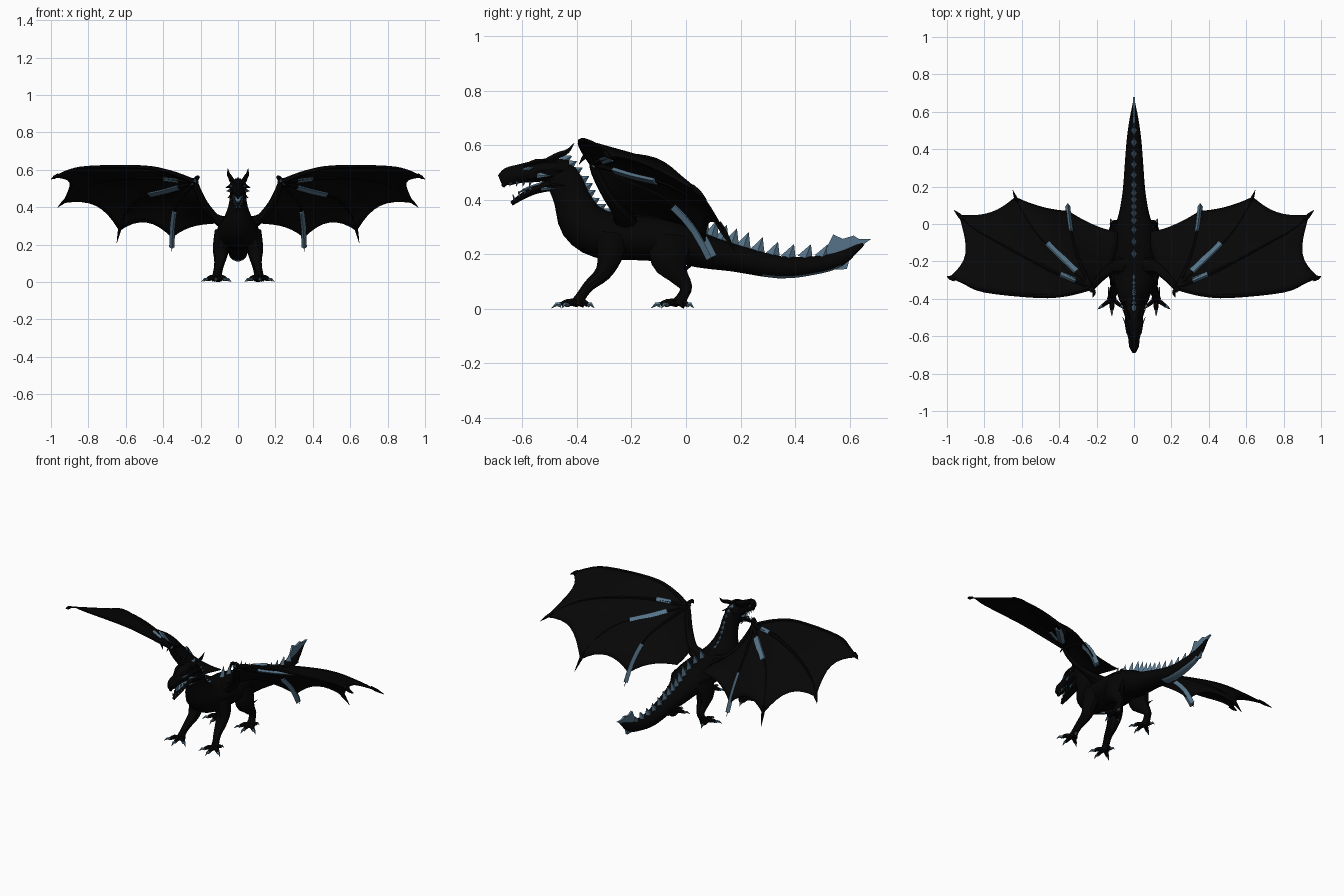
import bpy, bmesh, math
from mathutils import Vector

cube = bpy.data.objects.get("Cube")
if cube:
    bpy.data.objects.remove(cube)


def material(name, color):
    m = bpy.data.materials.new(name)
    m.use_nodes = True
    m.diffuse_color = (*color, 1)
    m.node_tree.nodes["Principled BSDF"].inputs["Base Color"].default_value = (*color, 1)
    return m


BLACK = material("black scales", (.0013, .0013, .0013))
SKIN = material("wing skin", (.002, .002, .002))
BLUE = material("steel blue", (.09, .17, .245))


def finish(name, bm, mats, mirror=False, smooth=35):
    bmesh.ops.recalc_face_normals(bm, faces=bm.faces)
    mesh = bpy.data.meshes.new(name)
    bm.to_mesh(mesh)
    bm.free()
    ob = bpy.data.objects.new(name, mesh)
    bpy.context.collection.objects.link(ob)
    for m in mats:
        mesh.materials.append(m)
    if smooth:
        bpy.ops.object.select_all(action='DESELECT')
        ob.select_set(True)
        bpy.context.view_layer.objects.active = ob
        bpy.ops.object.shade_smooth_by_angle(angle=math.radians(smooth))
    if mirror:
        ob.modifiers.new("mirror", 'MIRROR').use_mirror_merge = False
    return ob


def spline(pts, t):
    """Point at t in 0..1 on a smooth curve through the points."""
    p = [Vector(q) for q in pts]
    n = len(p) - 1
    i = min(int(t * n), n - 1)
    u = t * n - i
    b, c = p[i], p[i + 1]
    a = p[i - 1] if i else b * 2 - c
    d = p[i + 2] if i + 2 <= n else c * 2 - b
    return (b * 2 + (c - a) * u + (a * 2 - b * 5 + c * 4 - d) * u ** 2
            + (b * 3 - a - c * 3 + d) * u ** 3) / 2


def loft(bm, pts, sides=8, sub=3):
    """Skin of elliptical rings; each point is x, y, z, half width, half height."""
    n = (len(pts) - 1) * sub
    rows = [spline(pts, k / n) for k in range(n + 1)]
    pos = [r.to_3d() for r in rows]
    d = (pos[-1] - pos[0]).normalized()
    ref = Vector((1, 0, 0)) if abs(d.x) < .5 else Vector((0, 0, 1))
    rings = []
    for k, r in enumerate(rows):
        t = (pos[min(k + 1, n)] - pos[max(k - 1, 0)]).normalized()
        side = (ref - t * ref.dot(t)).normalized()
        up = t.cross(side)
        w, h = max(r[3], .0008), max(r[4], .0008)
        rings.append([bm.verts.new(pos[k] + side * w * math.cos(a) + up * h * math.sin(a))
                      for a in [math.tau * j / sides for j in range(sides)]])
    for a, b in zip(rings, rings[1:]):
        for j in range(sides):
            i = (j + 1) % sides
            bm.faces.new((a[j], a[i], b[i], b[j]))
    bm.faces.new(rings[0])
    bm.faces.new(rings[-1])


def tubes(name, paths, mat=BLACK, mirror=False, sides=8, sub=3, smooth=35):
    bm = bmesh.new()
    for p in paths:
        loft(bm, p, sides, sub)
    return finish(name, bm, [mat], mirror, smooth)


def spike(base, tip, w, h):
    return [(*base, w, h), (*tip, 0, 0)]


# Neck, trunk and tail as one skin
body = tubes("body", [[(0, y, z, w, h) for y, z, w, h in (
    (-.50, .508, .036, .042), (-.452, .475, .042, .064), (-.42, .405, .052, .068),
    (-.382, .32, .085, .087), (-.31, .272, .108, .09), (-.19, .262, .118, .086),
    (-.05, .25, .11, .082), (.06, .212, .08, .065), (.18, .185, .06, .051),
    (.34, .152, .048, .042), (.46, .157, .038, .035), (.56, .18, .024, .028),
    (.65, .24, .006, .008))]], sides=14, smooth=45)
body.data.materials.append(BLUE)
for f in body.data.polygons:
    if f.center.y > .28 and f.normal.z < -.75:
        f.material_index = 1

# Head with open mouth
tubes("skull", [[(0, -.43, .51, .032, .035), (0, -.49, .512, .048, .043),
                 (0, -.55, .504, .046, .042), (0, -.61, .495, .031, .036),
                 (0, -.655, .484, .026, .034), (0, -.683, .473, .012, .018)],
                [(0, -.655, .478, .02, .02), (0, -.672, .447, .006, .006)]], sides=10)
tubes("lower_jaw", [[(0, -.48, .46, .038, .026), (0, -.55, .437, .032, .016),
                     (0, -.6, .412, .023, .012), (0, -.64, .385, .008, .008)]], sides=8)
tubes("tongue", [[(0, -.52, .462, .018, .007), (0, -.58, .442, .016, .006),
                  (0, -.615, .425, .004, .003)]], BLUE, sides=6)
tubes("teeth", [spike((.024 - i * .003, -.57 - i * .024, .466), (.024 - i * .003, -.575 - i * .024, .448), .004, .006)
                for i in range(4)] +
      [spike((.024 - i * .005, -.57 - i * .02, .436 - i * .012), (.024 - i * .005, -.575 - i * .02, .455 - i * .012), .004, .005)
       for i in range(4)], BLUE, True, 4, 1, 0)
tubes("horns", [[(.03, -.51, .54, .014, .014), (.042, -.47, .562, .013, .013),
                 (.05, -.435, .577, .009, .009), (.054, -.41, .607, .001, .001)]], BLACK, True, 6)
tubes("brow_ridges", [[(.022, -.6, .52, .006, .006), (.036, -.55, .54, .011, .009),
                       (.046, -.5, .545, .002, .002)]], BLACK, True, 5)
tubes("eyes", [[(.031, -.597, .51, .003, .003), (.038, -.58, .514, .004, .006),
                (.043, -.56, .518, .002, .002)]], BLUE, True, 6, 2)
tubes("cheek_spines", [spike((.036, -.51, .515), (.066, -.445, .505), .005, .014),
                       spike((.034, -.5, .465), (.056, -.44, .45), .005, .012)], BLACK, True, 4, 1, 0)
tubes("cheek_plates", [spike((.04, -.545, .49), (.062, -.495, .487), .006, .012),
                       spike((.03, -.53, .44), (.045, -.475, .44), .005, .008)], BLUE, True, 4, 1, 0)

# Spines along neck, back and tail
neck = [(0, -.455, .54), (0, -.425, .508), (0, -.388, .46), (0, -.37, .42), (0, -.345, .375), (0, -.3, .345)]
back = [(0, -.16, .335), (0, 0, .31), (0, .1, .258), (0, .2, .225), (0, .34, .186), (0, .5, .185)]
spines = []
for i in range(9):
    p = spline(neck, i / 8)
    spines.append(spike(p, p + Vector((0, .036, .02)), .017, .026))
for i in range(14):
    p = spline(back, i / 13)
    size = .068 - .0014 * i
    spines.append(spike(p, p + Vector((0, .02, size)), .019, .03))
tubes("back_spines", spines, BLUE, sides=4, sub=1, smooth=0)

# Tail fin
bm = bmesh.new()
fin = [(.5, .19), (.54, .272), (.575, .256), (.615, .268), (.635, .255), (.68, .256),
       (.635, .225), (.605, .2), (.59, .145), (.545, .143)]
face = bm.faces.new([bm.verts.new((-.006, y, z)) for y, z in fin])
ext = bmesh.ops.extrude_face_region(bm, geom=[face])
bmesh.ops.translate(bm, vec=(.012, 0, 0), verts=[v for v in ext["geom"] if isinstance(v, bmesh.types.BMVert)])
finish("tail_fin", bm, [BLUE], smooth=0)

# Legs
tubes("front_legs", [[(.075, -.27, .27, .05, .065), (.092, -.28, .19, .042, .048),
                      (.095, -.305, .13, .033, .032), (.105, -.355, .085, .023, .022),
                      (.115, -.385, .045, .02, .02), (.118, -.4, .015, .026, .028)]], BLACK, True, 10)
tubes("hind_legs", [[(.07, -.06, .26, .05, .08), (.09, -.06, .18, .045, .072),
                     (.095, -.03, .125, .033, .04), (.1, 0, .08, .022, .024),
                     (.105, -.012, .045, .02, .021), (.108, -.03, .015, .026, .028)]], BLACK, True, 10)
tubes("leg_spurs", [spike((.1, -.29, .15), (.115, -.25, .155), .008, .012),
                    spike((.1, -.02, .14), (.12, .025, .16), .008, .014)], BLACK, True, 4, 1, 0)
toes, claws = [], []
for x, y in ((.118, -.4), (.108, -.035)):
    for dx, dy in ((-.045, -.035), (0, -.058), (.048, -.035), (.012, .04)):
        mid = (x + dx * .6, y + dy * .6, .024)
        end = (x + dx, y + dy, .014)
        toes.append([(x, y, .02, .015, .014), (*mid, .014, .013), (*end, .01, .01)])
        claws.append([(*end, .0095, .011), (x + dx * 1.3, y + dy * 1.3, .016, .006, .007),
                      (x + dx * 1.6, y + dy * 1.6, .002, 0, 0)])
tubes("toes", toes, BLACK, True, 6, 2)
tubes("claws", claws, BLUE, True, 5, 1)

# Wings: finger bones fan out from the wrist
wrist = (.23, -.34, .535)
fingers = [
    [wrist, (.36, -.375, .585), (.51, -.387, .615), (.8, -.36, .615), (.92, -.312, .592), (1, -.28, .55)],
    [wrist, (.45, -.245, .56), (.7, -.11, .545), (.86, -.02, .485), (.963, .075, .4)],
    [wrist, (.38, -.195, .49), (.52, -.05, .45), (.61, .09, .35), (.648, .18, .21)],
    [wrist, (.285, -.22, .475), (.33, -.08, .41), (.348, .03, .3), (.355, .105, .165)],
    [wrist, (.185, -.285, .42), (.12, -.22, .35), (.09, -.12, .335), (.09, -.03, .315)],
]
reach = [.95, .92, .88, .86, .96]
arm = fingers[4]
bones = []
for f in fingers[:4]:
    n = len(f) - 1
    bones.append([(*p, .013 * (1 - i / n) + .0015, .015 * (1 - i / n) + .0015) for i, p in enumerate(f)])
tubes("wing_fingers", bones, BLACK, True, 6, 4)
tubes("wing_arm", [[(.06, -.22, .31, .04, .05), (.125, -.235, .345, .024, .035),
                    (.18, -.285, .415, .02, .024), (.22, -.33, .5, .017, .02),
                    (.232, -.345, .555, .012, .014)]], BLACK, True, 8)
tubes("wrist_claw", [[(.228, -.34, .55, .012, .012), (.213, -.368, .56, .009, .011),
                      (.222, -.392, .53, .001, .001)]], BLACK, True, 6)


def membrane(name, scallops, bulges, rows=14, cols=8):
    bm = bmesh.new()
    for k, (depth, bulge) in enumerate(zip(scallops, bulges)):
        grid = []
        for i in range(rows + 1):
            line = []
            for j in range(cols + 1):
                s = j / cols
                arch = 4 * s * (1 - s)
                t = .012 + i / rows * (1 - depth * arch)
                p = spline(fingers[k], t * reach[k]).lerp(spline(fingers[k + 1], t * reach[k + 1]), s)
                p.z += bulge * arch * i / rows
                line.append(bm.verts.new(p))
            grid.append(line)
        for i in range(rows):
            for j in range(cols):
                bm.faces.new((grid[i][j], grid[i][j + 1], grid[i + 1][j + 1], grid[i + 1][j]))
    bmesh.ops.remove_doubles(bm, verts=bm.verts, dist=.0005)
    ob = finish(name, bm, [SKIN], True, 40)
    solid = ob.modifiers.new("thickness", 'SOLIDIFY')
    solid.thickness = .005
    solid.offset = 0


membrane("wing_membrane", (.16, .1, .06, .06), (0, .02, .035, .01))


# Blue armour bars laid over parts of the finger bones
def bar(finger, start, end, w, h):
    return [(*spline(finger, start + (end - start) * k / 4), w, h) for k in range(5)]


tubes("wing_bars", [bar(fingers[2], .14, .4, .017, .024),
                    bar(fingers[1], .1, .19, .018, .018),
                    bar(fingers[3], .58, .96, .014, .021),
                    spike((.222, -.352, .548), (.255, -.335, .515), .018, .018)],
      BLUE, True, 4, 1, 0)

# Hooked claws where the fingers leave the membrane
tubes("wing_tip_claws", [[(*spline(f, r - .06), .008, .012), (*spline(f, r), .009, .013),
                          (*spline(f, 1), .001, .001)] for f, r in zip(fingers[:3], reach)],
      BLACK, True, 6, 2)
